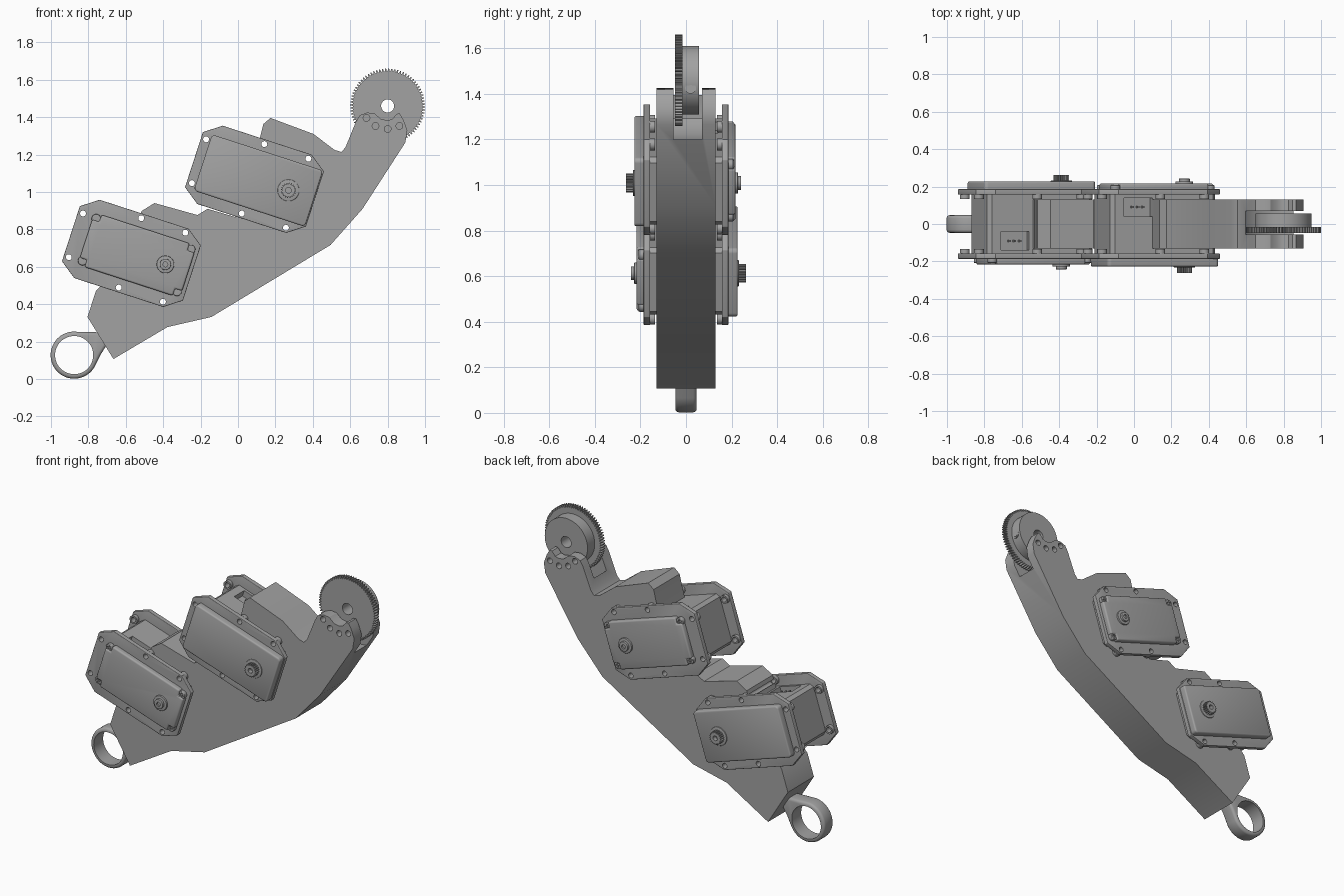
import bpy, bmesh
from math import cos, sin, pi, radians
from mathutils import Vector

if "Cube" in bpy.data.objects:
    bpy.data.objects.remove(bpy.data.objects["Cube"])

GREY = (0.36, 0.36, 0.36, 1)
grey = bpy.data.materials.new("machined grey")
grey.use_nodes = True
grey.diffuse_color = GREY
grey.node_tree.nodes["Principled BSDF"].inputs["Base Color"].default_value = GREY


def apply_modifier(ob, mod):
    bpy.context.view_layer.objects.active = ob
    bpy.ops.object.modifier_apply(modifier=mod.name)


def prism(name, pts, y0, y1, bevel=0.0, cuts=()):
    """Extrude an (x, z) outline along y, round it, then cut shapes out of it."""
    bm = bmesh.new()
    lo = [bm.verts.new((x, y0, z)) for x, z in pts]
    hi = [bm.verts.new((x, y1, z)) for x, z in pts]
    bm.faces.new(lo)
    bm.faces.new(hi)
    for i in range(len(pts)):
        j = (i + 1) % len(pts)
        bm.faces.new((lo[i], lo[j], hi[j], hi[i]))
    bmesh.ops.recalc_face_normals(bm, faces=bm.faces)
    mesh = bpy.data.meshes.new(name)
    bm.to_mesh(mesh)
    bm.free()
    mesh.materials.append(grey)
    ob = bpy.data.objects.new(name, mesh)
    bpy.context.collection.objects.link(ob)
    if bevel:
        mod = ob.modifiers.new("bevel", 'BEVEL')
        mod.width, mod.segments = bevel, 3
        mod.angle_limit = radians(40)
        apply_modifier(ob, mod)
    for cutter_pts, a, b in cuts:
        cutter = prism("cutter", cutter_pts, a, b)
        mod = ob.modifiers.new("cut", 'BOOLEAN')
        mod.operation, mod.solver, mod.object = 'DIFFERENCE', 'EXACT', cutter
        apply_modifier(ob, mod)
        bpy.data.objects.remove(cutter)
    smooth(ob)
    return ob


def smooth(ob):
    bpy.ops.object.select_all(action='DESELECT')
    ob.select_set(True)
    bpy.context.view_layer.objects.active = ob
    bpy.ops.object.shade_smooth_by_angle(angle=radians(32))


def arc(c, r, a0=0, a1=360, n=24):
    full = a1 - a0 == 360
    steps = [radians(a0 + (a1 - a0) * i / (n if full else n - 1)) for i in range(n)]
    return [(c[0] + r * cos(a), c[1] + r * sin(a)) for a in steps]


def cog(c, r_in, r_out, teeth):
    pts = []
    for i in range(teeth):
        for f, r in ((0, r_in), (0.3, r_in), (0.5, r_out), (0.8, r_out)):
            a = 2 * pi * (i + f) / teeth
            pts.append((c[0] + r * cos(a), c[1] + r * sin(a)))
    return pts


def chamfered(u0, u1, v, cu, cv):
    return [(u0 + cu, -v), (u1 - cu, -v), (u1, cv - v), (u1, v - cv),
            (u1 - cu, v), (u0 + cu, v), (u0, v - cv), (u0, cv - v)]


def notched(u0, u1, v, n):
    """Rectangle with a stepped notch at each corner."""
    return [(u0 + n, -v), (u1 - n, -v), (u1 - n, n - v), (u1, n - v),
            (u1, v - n), (u1 - n, v - n), (u1 - n, v), (u0 + n, v),
            (u0 + n, v - n), (u0, v - n), (u0, n - v), (u0 + n, n - v)]


# Motors: tilted frames, side is the direction of the output shaft
TILT = radians(-18)
MOTORS = (("lower", (-0.57, 0.672), 1), ("upper", (0.088, 1.068), -1))
MOUNTS = [(u, s * v) for u, v in ((-0.312, 0.123), (-0.008, 0.195), (0.24, 0.194))
          for s in (1, -1)]


def placed(centre, pts):
    return [(centre[0] + u * cos(TILT) - v * sin(TILT),
             centre[1] + u * sin(TILT) + v * cos(TILT)) for u, v in pts]


mount_holes = [(placed(c, arc(m, 0.016, n=16)), -0.3, 0.3)
               for _, c, _ in MOTORS for m in MOUNTS]

# Arm with a forked end, drilled for the mounts and the fork pins
HUB = (0.8, 1.46)
outline = [(-0.666, 0.107), (-0.377, 0.278), (-0.142, 0.332), (0.495, 0.717),
           (0.666, 0.91), (0.895, 1.265), (0.905, 1.33), (0.885, 1.385), (0.865, 1.42),
           (0.848, 1.418), (0.825, 1.39), (0.8, 1.383), (0.765, 1.39), (0.73, 1.42),
           (0.69, 1.425), (0.65, 1.41), (0.63, 1.375), (0.575, 1.24),
           (0.553, 1.214), (0.516, 1.225), (0.404, 1.31), (0.174, 1.396), (0.136, 1.364),
           (0.12, 1.3), (0.05, 1.05), (-0.013, 0.866), (-0.163, 0.91), (-0.217, 0.877),
           (-0.447, 0.941), (-0.516, 0.898), (-0.6, 0.65), (-0.76, 0.47), (-0.805, 0.332)]
pins = [(arc(p, 0.018, n=16), -0.2, 0.2) for p in
        ((0.687, 1.396), (0.735, 1.353), (0.8, 1.337), (0.863, 1.353))]
slot = (arc(HUB, 0.265, n=64), -0.055, 0.07)
prism("forked_arm", outline, -0.13, 0.13, 0, [slot] + pins + mount_holes)

# Toothed wheel and its hub
bore = (arc(HUB, 0.035), -0.2, 0.2)
prism("gear_wheel", cog(HUB, 0.186, 0.2, 76), -0.048, -0.015, 0, [bore])
prism("gear_hub", arc(HUB, 0.15, n=64), -0.018, 0.057, 0, [bore])
for radius, length in ((0.024, 0.004), (0.014, 0.008)):
    bpy.ops.mesh.primitive_cylinder_add(
        radius=radius, depth=length, rotation=(0, pi / 2, 0),
        location=(HUB[0] + 0.146, 0.02, 1.425))
    screw = bpy.context.object
    screw.name = "hub_set_screw"
    screw.data.materials.append(grey)

# Eye ring with a neck flaring into the arm
RING = (-0.876, 0.128)
eye = arc(RING, 0.126, 95, 330, 40) + [(-0.735, 0.13), (-0.69, 0.2), (-0.75, 0.25)]
prism("eye_ring", eye, -0.047, 0.047, 0.016, [(arc(RING, 0.102, n=48), -0.1, 0.1)])

for label, c, side in MOTORS:
    def part(name, pts, y0, y1, bevel=0.0, cuts=()):
        return prism(label + "_motor_" + name, placed(c, pts), side * y0, side * y1, bevel,
                     [(placed(c, p), side * a, side * b) for p, a, b in cuts])

    # Case with a connector pocket on its upper side
    pocket = [(-0.2, 0.115), (-0.04, 0.115), (-0.04, 0.2), (-0.2, 0.2)]
    part("case", chamfered(-0.27, 0.32, 0.155, 0.02, 0.02), -0.16, 0.16, 0,
         [(pocket, -0.14, -0.04)])
    for i in range(3):
        u = -0.15 + i * 0.03
        part("connector_pin", [(u, 0.11), (u + 0.01, 0.11), (u + 0.01, 0.145), (u, 0.145)],
             -0.095, -0.085)

    # Mounting plates with bosses
    for s in (1, -1):
        part("mounting_plate", chamfered(-0.34, 0.34, 0.22, 0.09, 0.065),
             s * 0.157, s * 0.186, 0.003,
             [(arc(m, 0.016, n=16), -0.3, 0.3) for m in MOUNTS])
        for m in MOUNTS:
            part("mount_boss", arc(m, 0.026, n=16), s * 0.135, s * 0.16, 0,
                 [(arc(m, 0.016, n=16), -0.3, 0.3)])

    # Shaft-side cover and splined output shaft
    part("front_cover", chamfered(-0.29, 0.335, 0.158, 0.012, 0.012), 0.165, 0.227, 0.012)
    shaft = (0.191, 0)
    part("shaft_collar", arc(shaft, 0.058, n=32), 0.2, 0.232, 0.003)
    part("output_shaft", cog(shaft, 0.034, 0.041, 20), 0.22, 0.263, 0,
         [(arc(shaft, 0.015, n=16), 0.235, 0.3)])

    # Rear cover with corner screws and idler bearing
    part("rear_cover", notched(-0.255, 0.32, 0.147, 0.04), -0.165, -0.217, 0.01)
    for u in (-0.236, 0.295):
        for v in (0.118, -0.118):
            slots = [([(u - a, v - b), (u + a, v - b), (u + a, v + b), (u - a, v + b)],
                      -0.201, -0.23) for a, b in ((0.015, 0.004), (0.004, 0.015))]
            part("cover_screw", arc((u, v), 0.025, n=20), -0.18, -0.208, 0.004, slots)
    part("idler_collar", arc(shaft, 0.047, n=32), -0.2, -0.228, 0.003)
    part("idler_bearing", arc(shaft, 0.03), -0.22, -0.242, 0.002,
         [(arc(shaft, 0.013, n=16), -0.232, -0.3)])
